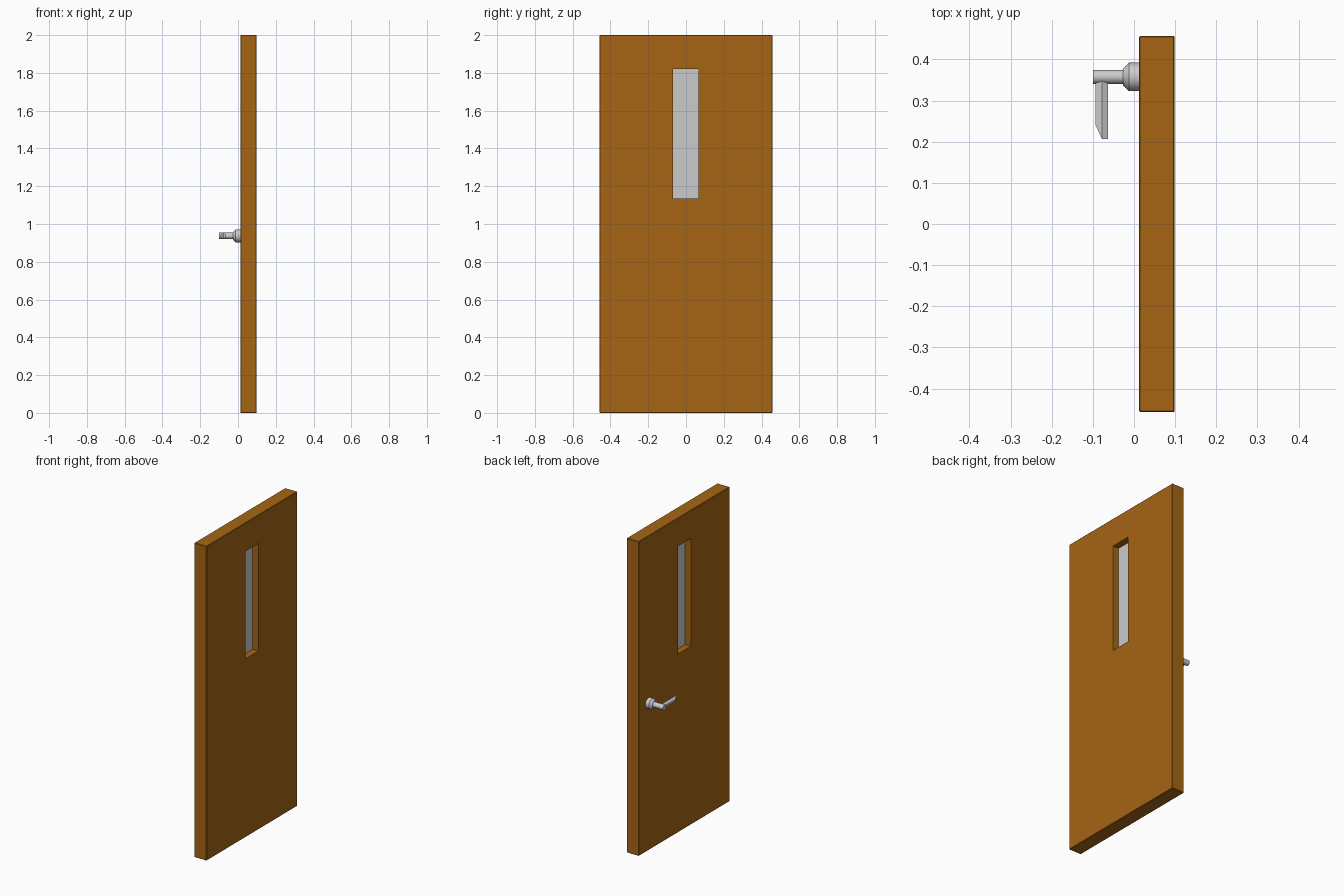
import bpy, bmesh, math
from mathutils import Vector

if "Cube" in bpy.data.objects:
    bpy.data.objects.remove(bpy.data.objects["Cube"])


def add_object(name, bm, mat=None):
    bmesh.ops.recalc_face_normals(bm, faces=bm.faces)
    me = bpy.data.meshes.new(name)
    bm.to_mesh(me)
    bm.free()
    ob = bpy.data.objects.new(name, me)
    bpy.context.collection.objects.link(ob)
    if mat:
        me.materials.append(mat)
    return ob


def box(name, x, y, z, mat=None, bevel=0):
    bm = bmesh.new()
    bmesh.ops.create_cube(bm, size=1)
    for v in bm.verts:
        v.co = [(a + b) / 2 + c * (b - a) for (a, b), c in zip((x, y, z), v.co)]
    if bevel:
        bmesh.ops.bevel(bm, geom=bm.edges[:], offset=bevel, segments=1,
                        affect='EDGES', profile=0.5)
    return add_object(name, bm, mat)


def loft(name, rings):
    """Skin a list of vertex rings and cap both ends."""
    bm = bmesh.new()
    vr = [[bm.verts.new(p) for p in ring] for ring in rings]
    n = len(vr[0])
    for a, b in zip(vr, vr[1:]):
        for i in range(n):
            j = (i + 1) % n
            bm.faces.new((a[i], a[j], b[j], b[i]))
    bm.faces.new(vr[0])
    bm.faces.new(vr[-1])
    return add_object(name, bm)


wood = bpy.data.materials.new("wood")
wood.diffuse_color = (0.38, 0.13, 0.007, 1)
wood.use_nodes = True
wood.node_tree.nodes["Principled BSDF"].inputs["Base Color"].default_value = wood.diffuse_color

# Door slab with a slot cut through for the window
door = box("door_slab", (0.012, 0.099), (-0.457, 0.457), (0, 2), wood, 0.003)
WY, WZ = (-0.068, 0.065), (1.135, 1.82)
cutter = box("window_cutter", (-0.1, 0.2), WY, WZ, wood)
cutter.hide_render = True
cut = door.modifiers.new("window_slot", 'BOOLEAN')
cut.object = cutter
cut.solver = 'EXACT'
bpy.context.view_layer.objects.active = door
door.select_set(True)
bpy.ops.object.modifier_apply(modifier=cut.name)
bpy.data.objects.remove(cutter)

# Glass pane halfway through the slot
box("window_pane", (0.054, 0.057), WY, WZ)

# Handle rose and spindle: lathe profile (x, radius) along x
HY, HZ = 0.3575, 0.937
profile = [(0.013, 0.0345), (-0.012, 0.0345), (-0.027, 0.02),
           (-0.027, 0.017), (-0.0995, 0.017)]
SIDES = 16
angles = [2 * math.pi * i / SIDES for i in range(SIDES)]
handle = loft("handle_spindle", [[Vector((x, HY + r * math.cos(a), HZ + r * math.sin(a)))
                                  for a in angles] for x, r in profile])
bpy.ops.object.select_all(action='DESELECT')
handle.select_set(True)
bpy.context.view_layer.objects.active = handle
bpy.ops.object.shade_smooth_by_angle(angle=math.radians(30))

# Handle lever: six-sided bar along y whose outer half is cut at a slant
LX, HALF, RAD = -0.078, 0.015, 0.014
section = [(0, RAD), (HALF, RAD / 2), (HALF, -RAD / 2),
           (0, -RAD), (-HALF, -RAD / 2), (-HALF, RAD / 2)]
root = [Vector((LX + x, 0.35, HZ + z)) for x, z in section]
tip = [Vector((LX + x, 0.24 if x < 0 else 0.207, HZ + z)) for x, z in section]
lever = loft("handle_lever", [root, tip])
bm = bmesh.new()
bm.from_mesh(lever.data)
bmesh.ops.connect_verts_concave(bm, faces=bm.faces[:])
bmesh.ops.triangulate(bm, faces=[f for f in bm.faces if len(f.verts) > 4])
bm.to_mesh(lever.data)
bm.free()
